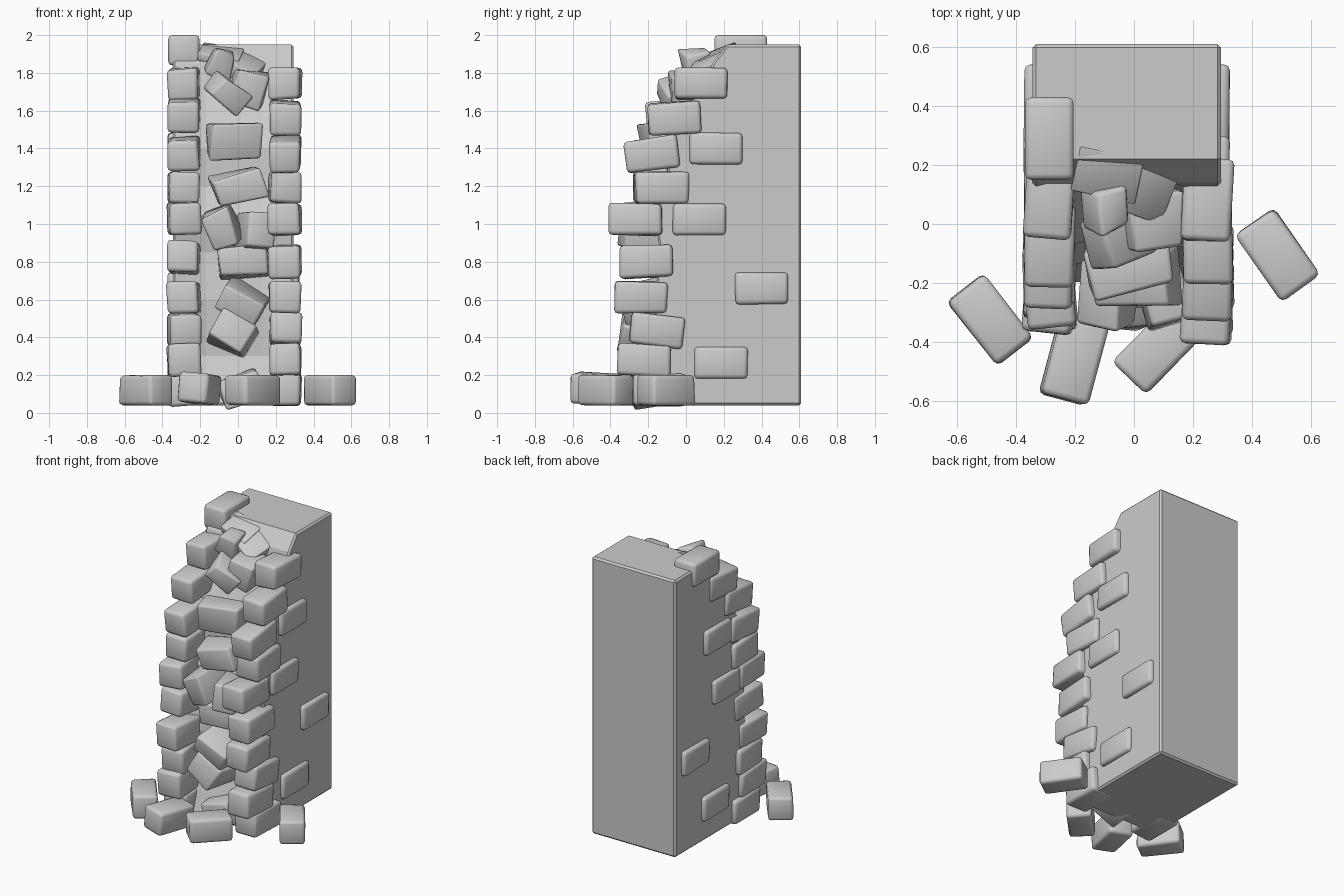
import bpy, bmesh, random
from math import radians
from mathutils import Vector, Euler

random.seed(4)


def finish(bm, name, smooth):
    bmesh.ops.recalc_face_normals(bm, faces=bm.faces[:])
    for f in bm.faces:
        f.smooth = smooth
    me = bpy.data.meshes.new(name)
    bm.to_mesh(me)
    bm.free()
    ob = bpy.data.objects.new(name, me)
    bpy.context.collection.objects.link(ob)
    return ob


def stone(name, loc, size, rot=(0, 0, 0), jitter=0.006, bevel=0.02):
    """Slightly irregular block with rounded edges."""
    bm = bmesh.new()
    bmesh.ops.create_cube(bm, size=1)
    for v in bm.verts:
        v.co = Vector([c * s + random.uniform(-jitter, jitter) for c, s in zip(v.co, size)])
    bmesh.ops.bevel(bm, geom=bm.edges[:], offset=bevel, segments=2, profile=0.5, affect='EDGES')
    ob = finish(bm, name, True)
    ob.location = loc
    ob.rotation_euler = Euler([radians(a) for a in rot])
    return ob


# Wall core: plain back and sides, broken and hollowed front edge
levels = [(0.04, -0.20), (0.30, -0.15), (0.60, -0.17), (0.85, -0.14), (1.05, -0.17), (1.20, -0.10),
          (1.40, -0.10), (1.58, -0.01), (1.75, 0.09), (1.85, 0.14), (1.95, 0.22)]
bm = bmesh.new()
rings = []
for z, y in levels:
    d = 0.04 if 0.1 < z < 1.8 else 0
    pts = [(-0.345, 0.61), (0.295, 0.61), (0.295, y), (0.13, y + d), (-0.17, y + d), (-0.345, y)]
    rings.append([bm.verts.new((px, py, z)) for px, py in pts])
for a, b in zip(rings, rings[1:]):
    for i in range(6):
        j = (i + 1) % 6
        bm.faces.new((a[i], a[j], b[j], b[i]))
bm.faces.new(rings[0])
bm.faces.new(rings[-1])
core = finish(bm, "wall_core", False)
mod = core.modifiers.new("edge_bevel", 'BEVEL')
mod.width = 0.012
mod.segments = 1
mod.limit_method = 'ANGLE'
mod.angle_limit = radians(60)

# Stacked edge stones: (y, z, tilt)
right = [(0.08, 1.745, 0), (-0.06, 1.56, 4), (-0.18, 1.37, 8), (-0.13, 1.195, 0), (-0.265, 1.025, -1),
         (-0.21, 0.80, 2), (-0.24, 0.61, 0), (-0.155, 0.44, -6), (-0.22, 0.28, -2), (-0.14, 0.12, 0)]
left = [(0.29, 1.92, 0), (0.09, 1.74, 2), (-0.07, 1.575, 5), (-0.14, 1.37, 4), (-0.14, 1.19, 0),
        (-0.21, 1.03, 2), (-0.18, 0.82, -4), (-0.23, 0.61, 0), (-0.19, 0.44, 3), (-0.22, 0.28, 0),
        (-0.15, 0.12, 0)]
for side, x, rows in (("right", 0.25, right), ("left", -0.287, left)):
    for i, (y, z, tilt) in enumerate(rows):
        top = z > 1.9
        stone(f"{side}_edge_stone_{i}", (x, y, z), (0.165, 0.28, 0.16 if top else 0.168),
              (tilt, 0 if top else random.uniform(-3, 3), 0 if top else random.uniform(-4, 4)),
              0 if top else 0.005)

# Stones set into both side faces
for i, (y, z) in enumerate([(0.16, 1.40), (0.07, 1.025), (0.40, 0.66), (0.185, 0.265)]):
    for side, x in (("right", 0.245), ("left", -0.295)):
        stone(f"{side}_face_stone_{i}", (x, y, z), (0.155, 0.28, 0.168), (0, 0, 0), 0.003)

# Rubble filling in the broken front
rubble = [
    ((-0.09, 0.06, 1.85), (0.12, 0.15, 0.14), (15, 20, 15)),
    ((0.06, 0.02, 1.715), (0.17, 0.20, 0.17), (8, 12, 5)),
    ((-0.06, -0.05, 1.69), (0.19, 0.18, 0.12), (15, 30, 25)),
    ((-0.02, -0.14, 1.44), (0.28, 0.17, 0.18), (5, 0, 8)),
    ((0.00, -0.18, 1.20), (0.26, 0.20, 0.16), (6, -18, 0)),
    ((-0.08, -0.22, 0.99), (0.15, 0.26, 0.20), (10, -20, -8)),
    ((0.09, -0.21, 0.96), (0.15, 0.27, 0.20), (-5, 5, 10)),
    ((0.03, -0.18, 0.80), (0.27, 0.22, 0.16), (0, -2, 0)),
    ((0.03, -0.22, 0.58), (0.23, 0.25, 0.16), (10, 28, 0)),
    ((-0.03, -0.21, 0.42), (0.22, 0.26, 0.17), (-8, 26, -5)),
    ((0.02, -0.18, 0.127), (0.22, 0.18, 0.15), (5, -22, 0)),
]
for i, (loc, size, rot) in enumerate(rubble):
    stone(f"rubble_{i}", loc, size, rot, 0.018, 0.015)

# Thin broken slabs near the top
stone("slab_a", (-0.09, 0.17, 1.90), (0.22, 0.16, 0.05), (20, 10, -10), 0.01, 0.006)
stone("slab_b", (0.04, 0.12, 1.82), (0.16, 0.18, 0.08), (20, 25, -15), 0.01, 0.006)

# Loose stones on the ground
stone("loose_left", (-0.488, -0.325, 0.12), (0.275, 0.16, 0.16), (0, 0, -52), 0.003)
stone("loose_right", (0.488, -0.105, 0.12), (0.275, 0.16, 0.16), (0, 0, -55), 0.003)
stone("loose_front_left", (-0.205, -0.46, 0.128), (0.165, 0.28, 0.16), (-3, 4, -15), 0.003)
stone("loose_front_right", (0.08, -0.425, 0.12), (0.275, 0.16, 0.16), (0, 0, 46), 0.003)
